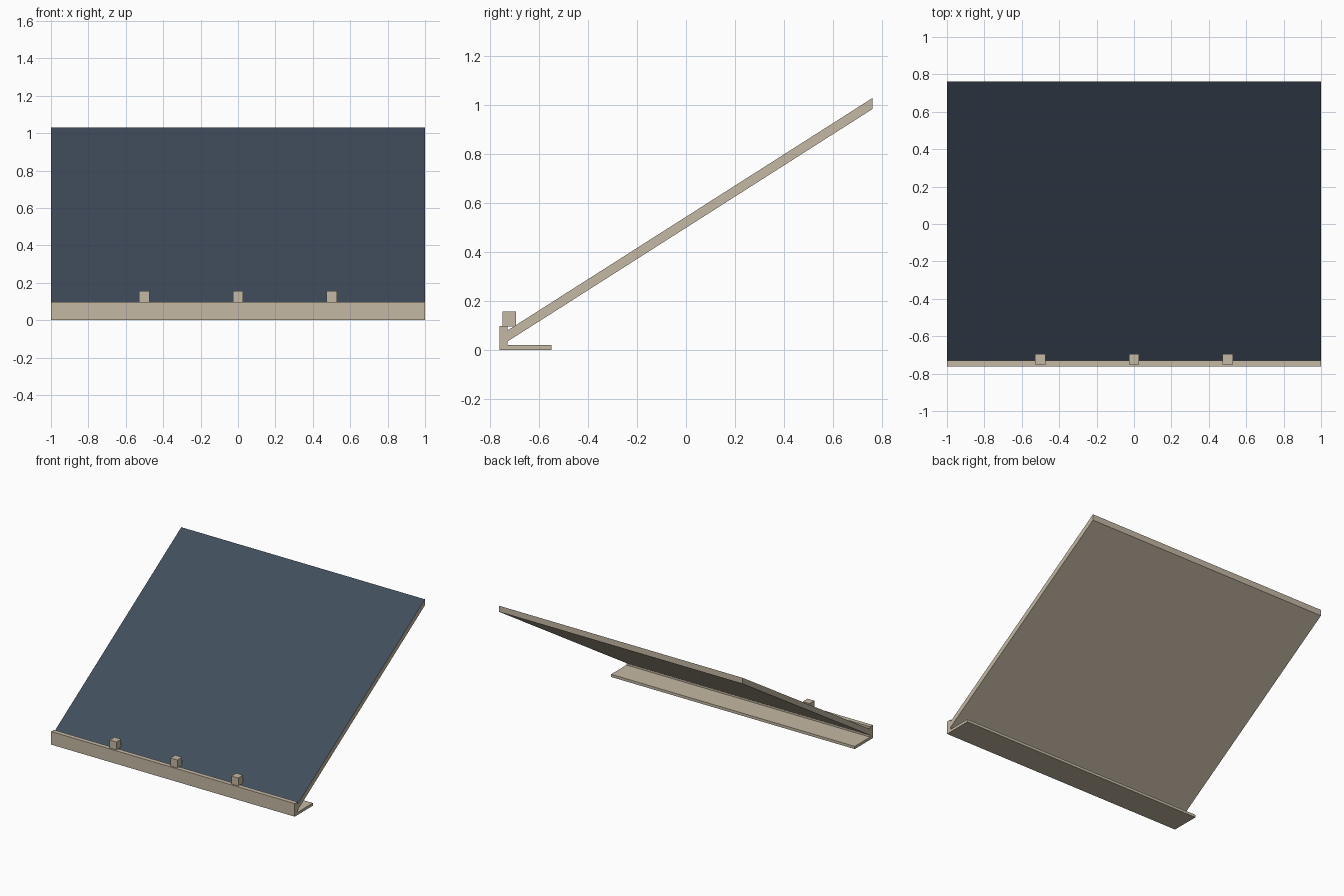
import bpy, bmesh

if "Cube" in bpy.data.objects:
    bpy.data.objects.remove(bpy.data.objects["Cube"])


def material(name, rgb):
    m = bpy.data.materials.new(name)
    m.diffuse_color = (*rgb, 1)
    m.use_nodes = True
    m.node_tree.nodes["Principled BSDF"].inputs["Base Color"].default_value = m.diffuse_color
    return m


beige = material("beige", (0.55, 0.48, 0.37))
slate = material("slate blue", (0.053, 0.075, 0.108))


def finish(name, bm, mats):
    bmesh.ops.recalc_face_normals(bm, faces=bm.faces[:])
    # the sloped upper face is the dark panel surface
    for f in bm.faces:
        f.normal_update()
        if len(mats) > 1 and f.normal.z > 0.5 and f.normal.y < -0.3:
            f.material_index = 1
    me = bpy.data.meshes.new(name)
    bm.to_mesh(me)
    bm.free()
    for m in mats:
        me.materials.append(m)
    ob = bpy.data.objects.new(name, me)
    bpy.context.collection.objects.link(ob)


# Sloped panel with front lip and foot: one side profile (y, z) extruded along x
profile = [(-0.763, 0), (-0.55, 0), (-0.55, 0.02), (-0.73, 0.02),
           (-0.73, 0.034), (0.763, 0.985), (0.763, 1.03),
           (-0.73, 0.079), (-0.73, 0.097), (-0.763, 0.097)]
bm = bmesh.new()
face = bm.faces.new([bm.verts.new((-1, y, z)) for y, z in profile])
ext = bmesh.ops.extrude_face_region(bm, geom=[face])
bmesh.ops.translate(bm, vec=(2, 0, 0),
                    verts=[v for v in ext["geom"] if isinstance(v, bmesh.types.BMVert)])
finish("sloped_panel_stand", bm, [beige, slate])

# Three small stop blocks on the lip
for i, x in enumerate((-0.5, 0, 0.5)):
    bm = bmesh.new()
    bmesh.ops.create_cube(bm, size=1)
    bmesh.ops.scale(bm, vec=(0.056, 0.056, 0.06), verts=bm.verts[:])
    bmesh.ops.translate(bm, vec=(x, -0.723, 0.126), verts=bm.verts[:])
    finish(f"stop_block_{i + 1}", bm, [beige])
